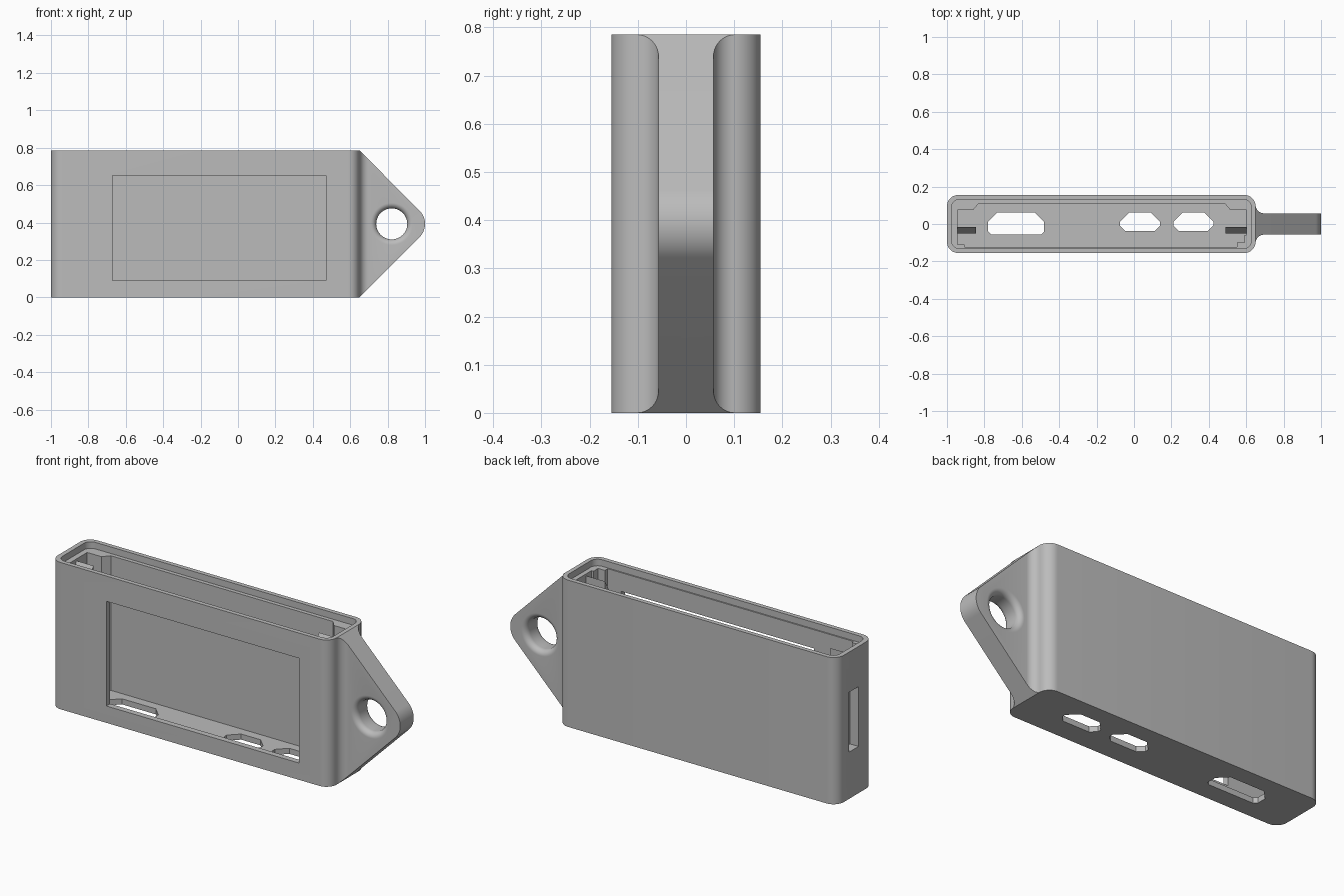
import bpy, bmesh
from math import sin, cos, pi, radians
from mathutils import Vector

old = bpy.data.objects.get("Cube")
if old:
    bpy.data.objects.remove(old, do_unlink=True)

grey = bpy.data.materials.new("plain grey")
grey.use_nodes = True
grey.diffuse_color = (0.5, 0.5, 0.5, 1)
grey.node_tree.nodes["Principled BSDF"].inputs["Base Color"].default_value = (0.5, 0.5, 0.5, 1)


def finish(name, bm):
    bmesh.ops.recalc_face_normals(bm, faces=bm.faces)
    mesh = bpy.data.meshes.new(name)
    bm.to_mesh(mesh)
    bm.free()
    mesh.materials.append(grey)
    ob = bpy.data.objects.new(name, mesh)
    bpy.context.collection.objects.link(ob)
    return ob


def prism(name, pts, lo, hi, axis="z"):
    """Extrude a plan outline along z, or an x-z outline along y."""
    bm = bmesh.new()
    at = (lambda p: (p[0], p[1], lo)) if axis == "z" else (lambda p: (p[0], lo, p[1]))
    face = bm.faces.new([bm.verts.new(at(p)) for p in pts])
    grown = bmesh.ops.extrude_face_region(bm, geom=[face])["geom"]
    move = Vector((0, 0, hi - lo)) if axis == "z" else Vector((0, hi - lo, 0))
    bmesh.ops.translate(bm, vec=move, verts=[g for g in grown if isinstance(g, bmesh.types.BMVert)])
    return finish(name, bm)


def arc(cx, cy, r, a0, a1, n=10):
    angles = [radians(a0 + (a1 - a0) * i / n) for i in range(n + 1)]
    return [(cx + r * cos(a), cy + r * sin(a)) for a in angles]


def rounded_rect(x0, x1, y0, y1, r):
    return (arc(x1 - r, y1 - r, r, 0, 90) + arc(x0 + r, y1 - r, r, 90, 180)
            + arc(x0 + r, y0 + r, r, 180, 270) + arc(x1 - r, y0 + r, r, 270, 360))


def rect(x0, x1, y0, y1):
    return [(x0, y0), (x1, y0), (x1, y1), (x0, y1)]


def boolean(ob, cutter, operation="DIFFERENCE"):
    mod = ob.modifiers.new("cut", "BOOLEAN")
    mod.operation, mod.solver, mod.object = operation, "EXACT", cutter
    bpy.context.view_layer.objects.active = ob
    bpy.ops.object.modifier_apply(modifier=mod.name)
    bpy.data.objects.remove(cutter, do_unlink=True)


def smooth(ob):
    bpy.ops.object.select_all(action="DESELECT")
    ob.select_set(True)
    bpy.context.view_layer.objects.active = ob
    bpy.ops.object.shade_smooth_by_angle(angle=radians(25))


HEIGHT, END, FLOOR = 0.785, 0.65, 0.03

# Case shell with a shallow lid recess and a stepped cavity
case = prism("case", rounded_rect(-1, END, -0.155, 0.155, 0.06), 0, HEIGHT)
boolean(case, prism("recess", rounded_rect(-0.975, 0.627, -0.131, 0.131, 0.04), HEIGHT - 0.035, 1))
cavity = [(-0.945, -0.11), (-0.905, -0.11), (-0.905, -0.124), (0.55, -0.124), (0.55, -0.1),
          (0.59, -0.1), (0.59, -0.06), (0.602, -0.06), (0.602, 0.075), (0.515, 0.075),
          (0.485, 0.11), (-0.83, 0.11), (-0.86, 0.075), (-0.945, 0.075)]
boolean(case, prism("cavity", cavity, FLOOR, 0.9))

# Front window and the slot in the end wall
boolean(case, prism("window", rect(-0.67, 0.47, 0.09, 0.65), -0.3, -0.06, "y"))
boolean(case, prism("end_slot", rect(-1.1, -0.9, -0.03, 0.05), 0.25, 0.57))

# Port openings through the floor
for x0, x1, y0, low in ((-0.78, -0.48, -0.055, 0.015), (-0.075, 0.14, -0.038, 0.03), (0.21, 0.425, -0.038, 0.03)):
    y1, top = 0.062, 0.05
    port = [(x0 + low, y0), (x1 - low, y0), (x1, y0 + low), (x1, y1 - top),
            (x1 - top, y1), (x0 + top, y1), (x0, y1 - top), (x0, y0 + low)]
    boolean(case, prism("port", port, -0.1, 0.1))
smooth(case)

# Guide ribs inside both ends, with tops sloping to the front
for name, x0, x1 in (("right_guide_rib", -0.95, -0.845), ("left_guide_rib", 0.49, 0.606)):
    rib = prism(name, rect(x0, x1, -0.05, -0.015), FLOOR, 0.74)
    for v in rib.data.vertices:
        if v.co.z > 0.5 and v.co.y < -0.03:
            v.co.z -= 0.06

# Hanging tab: filleted plan crossed with a rounded triangular outline
R, HALF, MID = 0.045, 0.057, HEIGHT / 2
upper = [(1.05, HALF)] + arc(END + R, HALF + R, R, 270, 180)
tab = prism("hanging_tab", upper + [(x, -y) for x, y in reversed(upper)], -0.1, 0.9)
outline = [(0.6, 0), (END, 0)] + arc(0.9, MID, 0.1, -45, 45, 20) + [(END, HEIGHT), (0.6, HEIGHT)]
boolean(tab, prism("tab_outline", outline, -0.3, 0.3, "y"), "INTERSECT")

# Eyelet with rounded rims
RIM, HOLE = 0.03, 0.083
rim = [(HOLE + RIM - dx, HALF - RIM + dy) for dx, dy in arc(0, 0, RIM, 0, 90, 8)]
profile = [(r, -y) for r, y in reversed(rim)] + rim
profile = [(profile[0][0], -0.08)] + profile + [(profile[-1][0], 0.08)]
bm = bmesh.new()
rings = []
for r, y in profile:
    rings.append([bm.verts.new((0.822 + r * cos(2 * pi * i / 48), y, MID + r * sin(2 * pi * i / 48)))
                  for i in range(48)])
for a, b in zip(rings, rings[1:]):
    for i in range(48):
        j = (i + 1) % 48
        bm.faces.new((a[i], a[j], b[j], b[i]))
bm.faces.new(rings[0])
bm.faces.new(rings[-1])
boolean(tab, finish("eyelet", bm))
smooth(tab)
